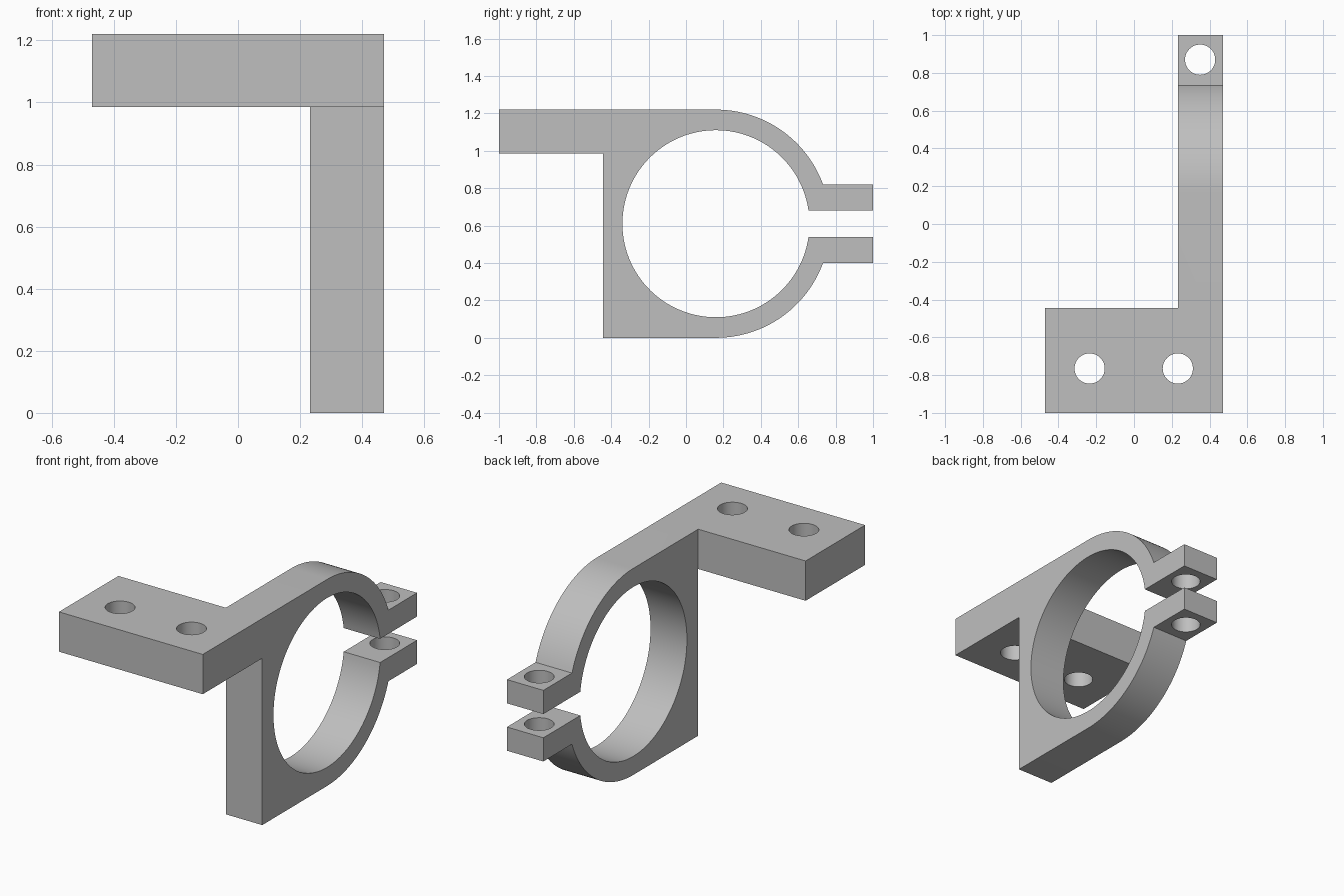
import bpy
import bmesh
import math
from mathutils import Matrix, Vector

cube = bpy.data.objects.get("Cube")
if cube:
    bpy.data.objects.remove(cube, do_unlink=True)

# Main dimensions
CY, CZ = 0.16, 0.61            # centre of the clamp ring
R_IN, R_OUT = 0.50, 0.61
HEIGHT = 2 * CZ
X_IN, X_OUT = 0.232, 0.47      # clamp thickness along x
GAP, EAR = 0.07, 0.21          # half heights of the slot and of the ear pair
FLANGE_Z, FLANGE_Y = 0.985, -0.445
HOLE_R = 0.08

grey = bpy.data.materials.new("plain grey")
grey.use_nodes = True
grey.diffuse_color = (0.52, 0.52, 0.52, 1)
grey.node_tree.nodes["Principled BSDF"].inputs["Base Color"].default_value = grey.diffuse_color


def make_object(name, bm):
    bmesh.ops.recalc_face_normals(bm, faces=bm.faces)
    mesh = bpy.data.meshes.new(name)
    bm.to_mesh(mesh)
    bm.free()
    mesh.materials.append(grey)
    obj = bpy.data.objects.new(name, mesh)
    bpy.context.collection.objects.link(obj)
    return obj


def arc(radius, start, end, steps):
    """Points of an arc round the ring centre, as (y, z)."""
    angles = [start + (end - start) * i / steps for i in range(steps + 1)]
    return [(CY + radius * math.cos(a), CZ + radius * math.sin(a)) for a in angles]


def extrude_x(name, outline, x0, x1):
    bm = bmesh.new()
    face = bm.faces.new([bm.verts.new((x0, y, z)) for y, z in outline])
    side = bmesh.ops.extrude_face_region(bm, geom=[face])["geom"]
    verts = [v for v in side if isinstance(v, bmesh.types.BMVert)]
    bmesh.ops.translate(bm, verts=verts, vec=Vector((x1 - x0, 0, 0)))
    return make_object(name, bm)


def combine(target, tool, operation):
    mod = target.modifiers.new(operation.lower(), "BOOLEAN")
    mod.operation = operation
    mod.solver = "EXACT"
    mod.object = tool
    bpy.context.view_layer.objects.active = target
    bpy.ops.object.modifier_apply(modifier=mod.name)
    bpy.data.objects.remove(tool, do_unlink=True)


# Split clamp ring with square back, two ears and the flange end, as one outline
a_in, a_out = math.asin(GAP / R_IN), math.asin(EAR / R_OUT)
outline = [(FLANGE_Y, 0)]
outline += arc(R_OUT, -math.pi / 2, -a_out, 32)
outline += [(1, CZ - EAR), (1, CZ - GAP)]
outline += arc(R_IN, -a_in, a_in - 2 * math.pi, 112)
outline += [(1, CZ + GAP), (1, CZ + EAR)]
outline += arc(R_OUT, a_out, math.pi / 2, 32)
outline += [(-1, HEIGHT), (-1, FLANGE_Z), (FLANGE_Y, FLANGE_Z)]
bracket = extrude_x("clamp_bracket", outline, X_IN, X_OUT)

# Mounting flange
flange = extrude_x("mounting_flange",
                   [(-1, FLANGE_Z), (FLANGE_Y, FLANGE_Z), (FLANGE_Y, HEIGHT), (-1, HEIGHT)],
                   -X_OUT, X_IN)
combine(bracket, flange, "UNION")

# Bolt holes: two in the flange, one through both ears
for x, y in ((-0.235, -0.765), (0.232, -0.765), (0.35, 0.87)):
    bm = bmesh.new()
    bmesh.ops.create_cone(bm, cap_ends=True, segments=48, radius1=HOLE_R, radius2=HOLE_R,
                          depth=2 * HEIGHT, matrix=Matrix.Translation((x, y, CZ)))
    cutter = make_object("hole_cutter", bm)
    cutter.hide_render = True
    combine(bracket, cutter, "DIFFERENCE")

# Tidy the joint and shade curved walls smooth
bm = bmesh.new()
bm.from_mesh(bracket.data)
bmesh.ops.remove_doubles(bm, verts=bm.verts, dist=0.0001)
bmesh.ops.dissolve_limit(bm, angle_limit=math.radians(0.5), verts=bm.verts, edges=bm.edges)
bm.to_mesh(bracket.data)
bm.free()
bpy.ops.object.select_all(action="DESELECT")
bracket.select_set(True)
bpy.context.view_layer.objects.active = bracket
bpy.ops.object.shade_smooth_by_angle(angle=math.radians(15))
